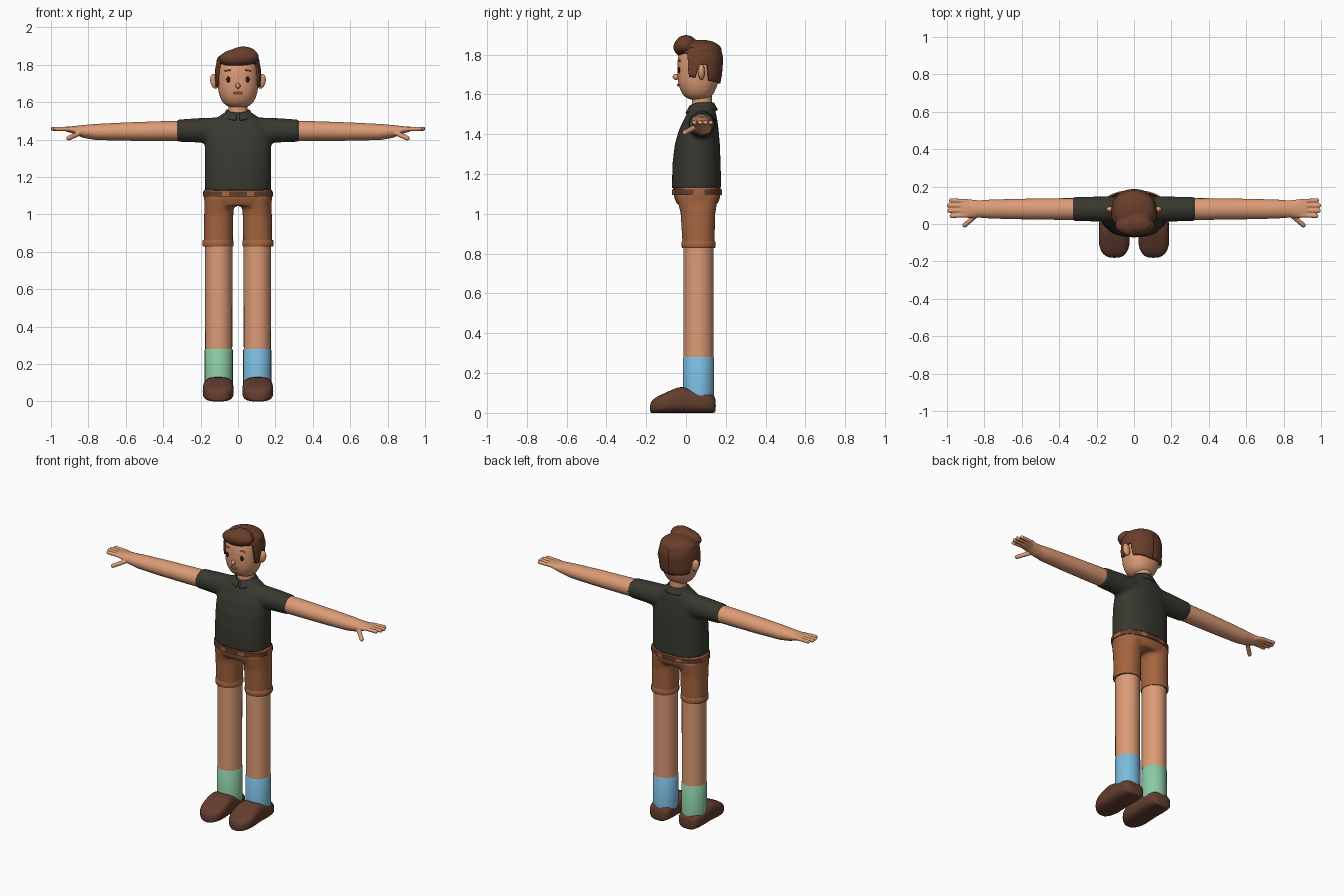
import bpy, bmesh, math
from mathutils import Vector, Matrix

cube = bpy.data.objects.get("Cube")
if cube:
    bpy.data.objects.remove(cube, do_unlink=True)


def material(name, r, g, b):
    m = bpy.data.materials.new(name)
    m.use_nodes = True
    m.diffuse_color = (r, g, b, 1)
    m.node_tree.nodes["Principled BSDF"].inputs["Base Color"].default_value = (r, g, b, 1)
    return m


skin = material("skin", .72, .33, .18)
shirt_mat = material("charcoal_cloth", .04, .04, .03)
shorts_mat = material("tan_cloth", .38, .13, .05)
hair_mat = material("brown_hair", .14, .048, .024)
leather = material("brown_leather", .125, .048, .028)
green = material("green_sock", .26, .6, .37)
blue = material("blue_sock", .2, .5, .74)
dark = material("dark_eye", .02, .012, .01)
lip = material("lip", .3, .09, .06)
brow_mat = material("brow", .42, .17, .09)


def oval(angle, n):
    """Point on a unit superellipse."""
    c, s = math.cos(angle), math.sin(angle)
    return (math.copysign(abs(c) ** (2 / n), c), math.copysign(abs(s) ** (2 / n), s))


def loft(bm, axis, rings, n=2.0, seg=32):
    """Closed tube of (position, centre a, centre b, radius a, radius b) rings along an axis."""
    place = {"x": lambda p, a, b: (p, a, b),
             "y": lambda p, a, b: (a, p, b),
             "z": lambda p, a, b: (a, b, p)}[axis]
    loops = []
    for p, ca, cb, ra, rb in rings:
        pts = [oval(2 * math.pi * i / seg, n) for i in range(seg)]
        loops.append([bm.verts.new(place(p, ca + ra * u, cb + rb * v)) for u, v in pts])
    for lo, hi in zip(loops, loops[1:]):
        for i in range(seg):
            j = (i + 1) % seg
            bm.faces.new((lo[i], lo[j], hi[j], hi[i]))
    bm.faces.new(loops[0][::-1])
    bm.faces.new(loops[-1])
    return bm


def ball(bm, centre, radii, rotation=None):
    mat = Matrix.Translation(centre) @ (rotation or Matrix()) @ Matrix.Diagonal((*radii, 1))
    bmesh.ops.create_uvsphere(bm, u_segments=24, v_segments=14, radius=1, matrix=mat)
    return bm


def finger(bm, start, end, radius):
    """Rounded rod between two points."""
    a, b = Vector(start), Vector(end)
    turn = (b - a).to_track_quat("Z", "Y").to_matrix().to_4x4()
    for p in (a, b):
        ball(bm, p, (radius,) * 3)
    bmesh.ops.create_cone(bm, cap_ends=True, segments=16, radius1=radius, radius2=radius,
                          depth=(b - a).length, matrix=Matrix.Translation((a + b) / 2) @ turn)


def grid(bm, surface, nu, nv):
    """Open sheet from surface(u, v) with u and v in 0..1."""
    rows = [[bm.verts.new(surface(i / nu, j / nv)) for i in range(nu + 1)] for j in range(nv + 1)]
    for lo, hi in zip(rows, rows[1:]):
        for i in range(nu):
            bm.faces.new((lo[i], lo[i + 1], hi[i + 1], hi[i]))
    return bm


def finish(name, bm, mats, voxel=0, smooth=4, subsurf=0, thick=0):
    bmesh.ops.recalc_face_normals(bm, faces=bm.faces)
    mesh = bpy.data.meshes.new(name)
    bm.to_mesh(mesh)
    bm.free()
    ob = bpy.data.objects.new(name, mesh)
    bpy.context.collection.objects.link(ob)
    for m in mats:
        mesh.materials.append(m)
    bpy.ops.object.select_all(action="DESELECT")
    ob.select_set(True)
    bpy.context.view_layer.objects.active = ob
    bpy.ops.object.shade_smooth_by_angle(angle=math.radians(45))
    if thick:
        mod = ob.modifiers.new("thickness", "SOLIDIFY")
        mod.thickness, mod.offset = thick, 0
    if voxel:
        mod = ob.modifiers.new("blend", "REMESH")
        mod.mode, mod.voxel_size, mod.use_smooth_shade = "VOXEL", voxel, True
        mod = ob.modifiers.new("soften", "SMOOTH")
        mod.iterations = smooth
    if subsurf:
        ob.modifiers.new("round", "SUBSURF").levels = subsurf
        ob.modifiers["round"].render_levels = subsurf
    return ob


def interp(table, x):
    """Piecewise linear lookup; returns the remaining columns."""
    for a, b in zip(table, table[1:]):
        if x <= b[0]:
            t = max(0, (x - a[0]) / (b[0] - a[0]))
            return [p + (q - p) * t for p, q in zip(a[1:], b[1:])]
    return list(table[-1][1:])


# Head and neck
HEAD = [(1.572, 0, .06, .035, .035), (1.582, 0, .06, .066, .06), (1.605, 0, .06, .088, .082),
        (1.65, 0, .06, .105, .1), (1.7, 0, .063, .111, .107), (1.78, 0, .066, .111, .11),
        (1.83, 0, .067, .1, .098), (1.86, 0, .07, .06, .06)]
finish("head", loft(bmesh.new(), "z", HEAD, 2.25), [skin], subsurf=1)
finish("neck", loft(bmesh.new(), "z", [(1.5, 0, .08, .054, .052), (1.62, 0, .08, .05, .05)]), [skin])


def face_y(x, z):
    _, cy, rx, ry = interp(HEAD, z)
    return cy - ry * (1 - abs(x / rx) ** 2.25) ** (1 / 2.25)


for side, s in (("left", 1), ("right", -1)):
    bm = ball(bmesh.new(), (s * .124, .078, 1.712), (.024, .017, .04), Matrix.Rotation(s * .2, 4, "Y"))
    finish(side + "_ear", bm, [skin])
    bm = ball(bmesh.new(), (s * .052, face_y(.052, 1.722), 1.722), (.011, .005, .016))
    finish(side + "_eye", bm, [dark])
    tilt = Matrix.Rotation(s * .12, 4, "Y") @ Matrix.Rotation(s * .3, 4, "Z")
    bm = ball(bmesh.new(), (s * .055, face_y(.055, 1.77), 1.77), (.02, .004, .004), tilt)
    finish(side + "_brow", bm, [brow_mat])
finish("nose", ball(bmesh.new(), (0, -.05, 1.688), (.013, .017, .015)), [skin])
finish("mouth", ball(bmesh.new(), (0, face_y(0, 1.648), 1.648), (.025, .005, .008)), [lip])

# Hair: trimmed sides with sideburns and a full swept top
HAIRLINE = [(0, 1.81), (62, 1.805), (68, 1.69), (84, 1.685), (89, 1.75), (108, 1.75),
            (116, 1.67), (180, 1.655)]


def hair_side(u, v):
    a = (u * 2 - 1) * math.pi
    low = interp(HAIRLINE, abs(math.degrees(a)))[0]
    z = low + (1.835 - low) * v
    _, cy, rx, ry = interp(HEAD, z)
    c, s = oval(a, 2.25)
    return (s * (rx + .004), cy - c * (ry + .004), z)


finish("hair_sides", grid(bmesh.new(), hair_side, 120, 10), [hair_mat], thick=.014)
bm = ball(bmesh.new(), (0, .074, 1.82), (.116, .107, .055))
ball(bm, (.005, -.008, 1.838), (.108, .056, .05), Matrix.Rotation(-.08, 4, "Y"))
ball(bm, (.028, .0, 1.862), (.07, .05, .036))
finish("hair_top", bm, [hair_mat], voxel=.007, smooth=5)

# Shirt with short sleeves
bm = loft(bmesh.new(), "z", [
    (1.125, 0, .053, .178, .124), (1.25, 0, .053, .178, .121), (1.35, 0, .057, .178, .113),
    (1.42, 0, .064, .176, .1), (1.48, 0, .074, .157, .082), (1.515, 0, .08, .115, .068),
    (1.548, 0, .08, .068, .056)], 2.3, 48)
for s in (1, -1):
    loft(bm, "x", [(s * .08, .08, 1.445, .07, .075), (s * .2, .08, 1.45, .067, .066),
                   (s * .328, .08, 1.448, .064, .059)])
finish("shirt", bm, [shirt_mat], voxel=.01, smooth=4)


def collar(u, v):
    a = .12 + u * (2 * math.pi - .24)
    front = max(0, math.cos(a)) ** 2
    r = .08 - .022 * v + .004 * front
    return (r * math.sin(a), .08 - r * .95 * math.cos(a), 1.52 + .038 * v - front * .018)


finish("collar", grid(bmesh.new(), collar, 48, 4), [shirt_mat], thick=.01)

# Shorts
bm = loft(bmesh.new(), "z", [(1.045, 0, .056, .176, .1), (1.08, 0, .056, .182, .115),
                             (1.135, 0, .055, .184, .122)], 2.3, 48)
for s in (1, -1):
    loft(bm, "z", [(.835, s * .106, .063, .078, .08), (1, s * .103, .06, .078, .087),
                   (1.09, s * .098, .057, .08, .105)], 2.2)
finish("shorts", bm, [shorts_mat], voxel=.01, smooth=4)

# Belt, hidden behind wide loops
bm = loft(bmesh.new(), "z", [(1.095, 0, .055, .188, .126), (1.122, 0, .055, .188, .126)], 2.3, 120)
for f in bm.faces:
    c = f.calc_center_median()
    f.material_index = int(abs(abs(c.x) - .067) < .022 or abs(c.y - .065) < .028)
finish("belt", bm, [leather, shorts_mat])

for side, s, sock in (("left", 1, blue), ("right", -1, green)):
    x = s * .103
    # Legs, cuffs and socks
    bm = loft(bmesh.new(), "z", [(.08, x, .063, .072, .075), (.9, x, .063, .073, .076)])
    finish(side + "_leg", bm, [skin])
    bm = loft(bmesh.new(), "z", [(.828, s * .107, .063, .08, .082), (.834, s * .107, .063, .083, .085),
                                 (.858, s * .107, .063, .083, .085), (.864, s * .107, .063, .079, .081)])
    finish(side + "_cuff", bm, [shorts_mat])
    bm = loft(bmesh.new(), "z", [(.06, x, .063, .075, .078), (.276, x, .063, .075, .078),
                                 (.281, x, .063, .072, .075)])
    finish(side + "_sock", bm, [sock])

    # Shoes: (y, height, half width)
    rings = [(y, s * (.104 + w * .02), h / 2, w, h / 2) for y, h, w in (
        (.15, .07, .045), (.138, .092, .066), (.1, .106, .078), (.03, .118, .08), (-.015, .136, .081),
        (-.06, .122, .083), (-.11, .098, .084), (-.15, .08, .07), (-.172, .062, .048), (-.181, .045, .025))]
    finish(side + "_shoe", loft(bmesh.new(), "y", rings, 3), [leather], subsurf=1)

    # Arm and hand blended together
    bm = loft(bmesh.new(), "x", [
        (s * p, y, z, a, b) for p, y, z, a, b in (
            (.25, .08, 1.448, .058, .054), (.4, .08, 1.446, .058, .053), (.6, .08, 1.443, .055, .049),
            (.76, .08, 1.441, .051, .043), (.83, .08, 1.444, .046, .034), (.88, .082, 1.452, .05, .02),
            (.925, .084, 1.457, .05, .012))])
    for y, tip in ((.043, .975), (.071, .988), (.099, .99), (.126, .978)):
        finger(bm, (s * .89, .084 + (y - .084) * .9, 1.456), (s * tip, y, 1.458), .0115)
    finger(bm, (s * .845, .045, 1.435), (s * .905, -.006, 1.408), .013)
    finish(side + "_arm", bm, [skin], voxel=.004, smooth=3)
